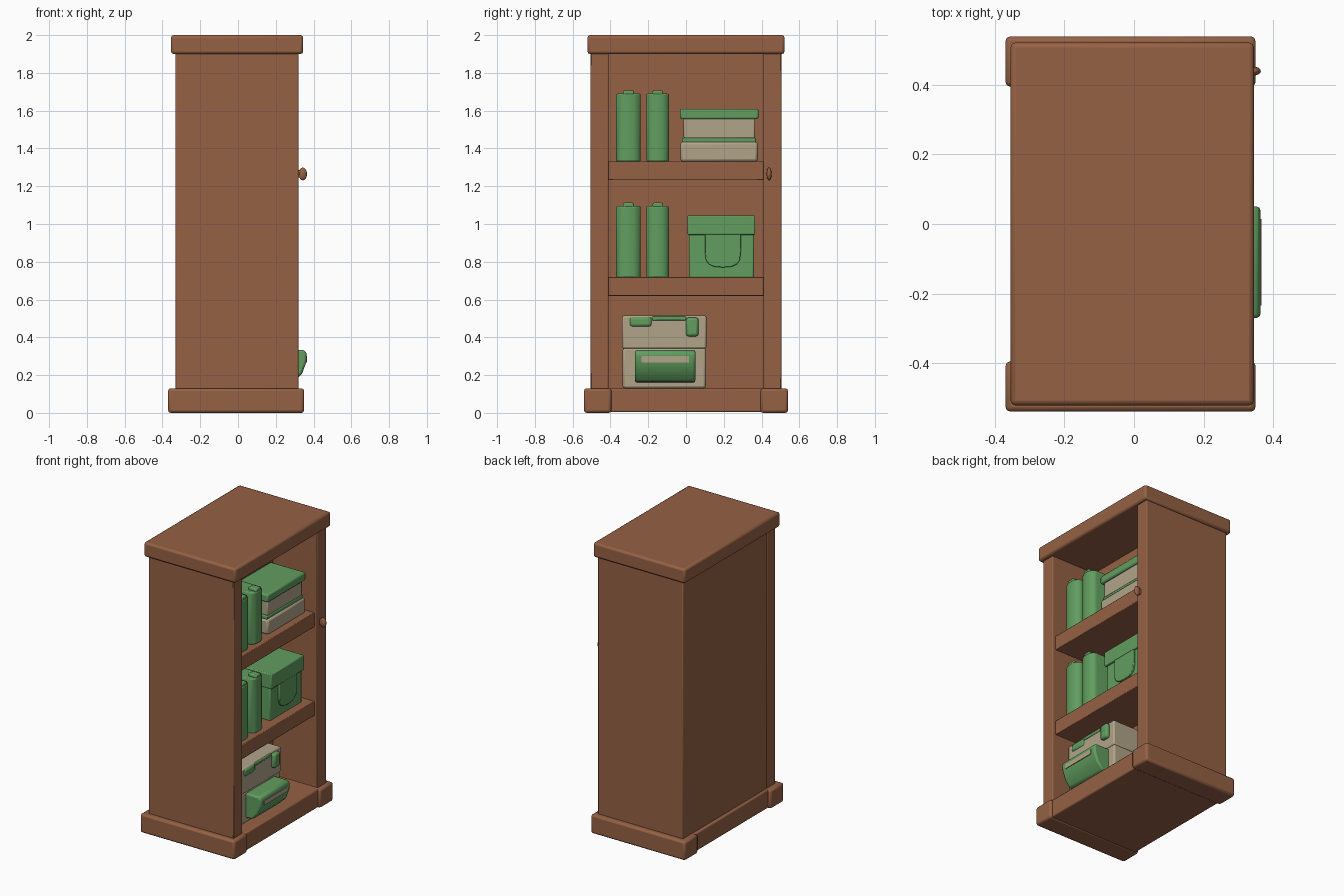
import bpy, bmesh, math

cube = bpy.data.objects.get("Cube")
if cube:
    bpy.data.objects.remove(cube, do_unlink=True)


def material(name, rgb):
    m = bpy.data.materials.new(name)
    m.use_nodes = True
    m.diffuse_color = (*rgb, 1)
    m.node_tree.nodes["Principled BSDF"].inputs["Base Color"].default_value = (*rgb, 1)
    return m


WOOD = material("brown wood", (0.30, 0.12, 0.058))
GREEN = material("leaf green", (0.12, 0.34, 0.115))
CREAM = material("cream", (0.44, 0.37, 0.25))


def finish(name, bm, mat, bevel=0.0, segments=2):
    bmesh.ops.recalc_face_normals(bm, faces=bm.faces)
    mesh = bpy.data.meshes.new(name)
    bm.to_mesh(mesh)
    bm.free()
    ob = bpy.data.objects.new(name, mesh)
    bpy.context.collection.objects.link(ob)
    mesh.materials.append(mat)
    if bevel:
        mod = ob.modifiers.new("Bevel", 'BEVEL')
        mod.width, mod.segments = bevel, segments
    bpy.ops.object.select_all(action='DESELECT')
    ob.select_set(True)
    bpy.context.view_layer.objects.active = ob
    bpy.ops.object.shade_smooth_by_angle(angle=math.radians(40))
    return ob


def box(name, x, y, z, mat, bevel=0.0, segments=2):
    """Box from (min, max) ranges."""
    bm = bmesh.new()
    bmesh.ops.create_cube(bm, size=1)
    for v in bm.verts:
        v.co = [(r[0] + r[1]) / 2 + c * (r[1] - r[0]) for c, r in zip(v.co, (x, y, z))]
    return finish(name, bm, mat, bevel, segments)


def prism(name, points, offset, mat, bevel=0.0):
    """Closed 3D outline pushed along an offset vector."""
    bm = bmesh.new()
    face = bm.faces.new([bm.verts.new(p) for p in points])
    ext = bmesh.ops.extrude_face_region(bm, geom=[face])
    moved = [g for g in ext["geom"] if isinstance(g, bmesh.types.BMVert)]
    bmesh.ops.translate(bm, verts=moved, vec=offset)
    return finish(name, bm, mat, bevel)


# Cabinet shell, open towards +x
BACK = -0.02
for side, label in ((-1, "front"), (1, "rear")):
    ys = sorted((side * 0.41, side * 0.505))
    box(label + "_side_panel", (-0.33, 0.32), ys, (0.1, 1.92), WOOD, 0.006)
    ys = sorted((side * 0.395, side * 0.54))
    box(label + "_plinth", (-0.37, 0.35), ys, (0, 0.13), WOOD, 0.014)
box("back_panel", (-0.328, BACK), (-0.42, 0.42), (0.1, 1.92), WOOD)
box("base_board", (-0.35, 0.335), (-0.42, 0.42), (0.004, 0.128), WOOD, 0.008)
box("top_slab", (-0.355, 0.345), (-0.522, 0.522), (1.9, 2.0), WOOD, 0.014)
for label, z in (("lower", 0.62), ("upper", 1.232)):
    box(label + "_shelf", (BACK - 0.01, 0.295), (-0.415, 0.415), (z, z + 0.1), WOOD, 0.004)

# Knob on the post
bm = bmesh.new()
bmesh.ops.create_uvsphere(bm, u_segments=16, v_segments=10, radius=1)
for v in bm.verts:
    v.co = (0.343 + v.co.x * 0.022, 0.44 + v.co.y * 0.013, 1.265 + v.co.z * 0.034)
finish("knob", bm, WOOD)
box("knob_stem", (0.31, 0.34), (0.432, 0.448), (1.245, 1.285), WOOD, 0.004)


# Standing books with rounded spines
def book(name, y0, y1, z0, z1):
    w = y1 - y0
    plan = [(BACK, 0), (0.235, 0), (0.255, 0.12), (0.265, 0.3),
            (0.265, 0.7), (0.255, 0.88), (0.235, 1), (BACK, 1)]
    prism(name, [(x, y0 + t * w, z0) for x, t in plan], (0, 0, z1 - z0), GREEN, 0.008)
    box(name + "_spine_cap", (0.2, 0.262), (y0 + w * 0.28, y1 - w * 0.28),
        (z1 - 0.05, z1 + 0.018), GREEN, 0.008)


for label, z, h in (("upper", 1.33, 0.36), ("lower", 0.715, 0.38)):
    book(label + "_wide_book", -0.37, -0.24, z, z + h)
    book(label + "_narrow_book", -0.21, -0.09, z, z + h)

# Stack of lying books
box("bottom_book_pages", (BACK, 0.25), (-0.03, 0.38), (1.33, 1.435), CREAM, 0.014)
box("bottom_book_cover", (BACK, 0.238), (-0.022, 0.37), (1.43, 1.456), GREEN, 0.006)
box("top_book_pages", (BACK, 0.235), (-0.012, 0.365), (1.452, 1.565), CREAM, 0.008)
box("top_book_cover", (BACK, 0.25), (-0.032, 0.384), (1.555, 1.61), GREEN, 0.01)

# Lidded green box with a flap
box("green_box", (BACK, 0.235), (0.015, 0.36), (0.715, 0.96), GREEN, 0.008)
box("green_box_lid", (BACK, 0.25), (0.008, 0.366), (0.943, 1.045), GREEN, 0.006)
flap = [(0.1, 0.95), (0.29, 0.95)]
for i in range(9):
    a = math.pi * i / 8
    flap.append((0.195 + 0.095 * math.copysign(abs(math.cos(a)) ** 0.7, math.cos(a)),
                 0.85 - 0.08 * math.sin(a) ** 0.7 if 0 < i < 8 else 0.85))
prism("box_flap", [(0.225, y, z) for y, z in flap], (0.022, 0, 0), GREEN, 0.004)

# Cream case on the floor
box("cream_case", (BACK, 0.25), (-0.335, 0.105), (0.13, 0.345), CREAM, 0.012)
box("cream_case_lid", (BACK, 0.255), (-0.338, 0.108), (0.34, 0.515), CREAM, 0.01)
box("case_patch", (0.23, 0.262), (-0.3, -0.18), (0.455, 0.51), GREEN, 0.015)
box("case_trim", (0.23, 0.26), (-0.18, 0.0), (0.49, 0.512), GREEN, 0.005)
box("case_latch", (0.23, 0.28), (0.0, 0.066), (0.405, 0.505), GREEN, 0.014)

# Bulging handle with a pale strip
section = [(0.24, 0.16), (0.3, 0.165), (0.34, 0.21), (0.362, 0.27),
           (0.365, 0.315), (0.35, 0.333), (0.24, 0.333)]
prism("case_handle", [(x, -0.27, z) for x, z in section], (0, 0.32, 0), GREEN, 0.02)
box("handle_strip", (0.359, 0.3665), (-0.235, 0.015), (0.268, 0.3), CREAM)
